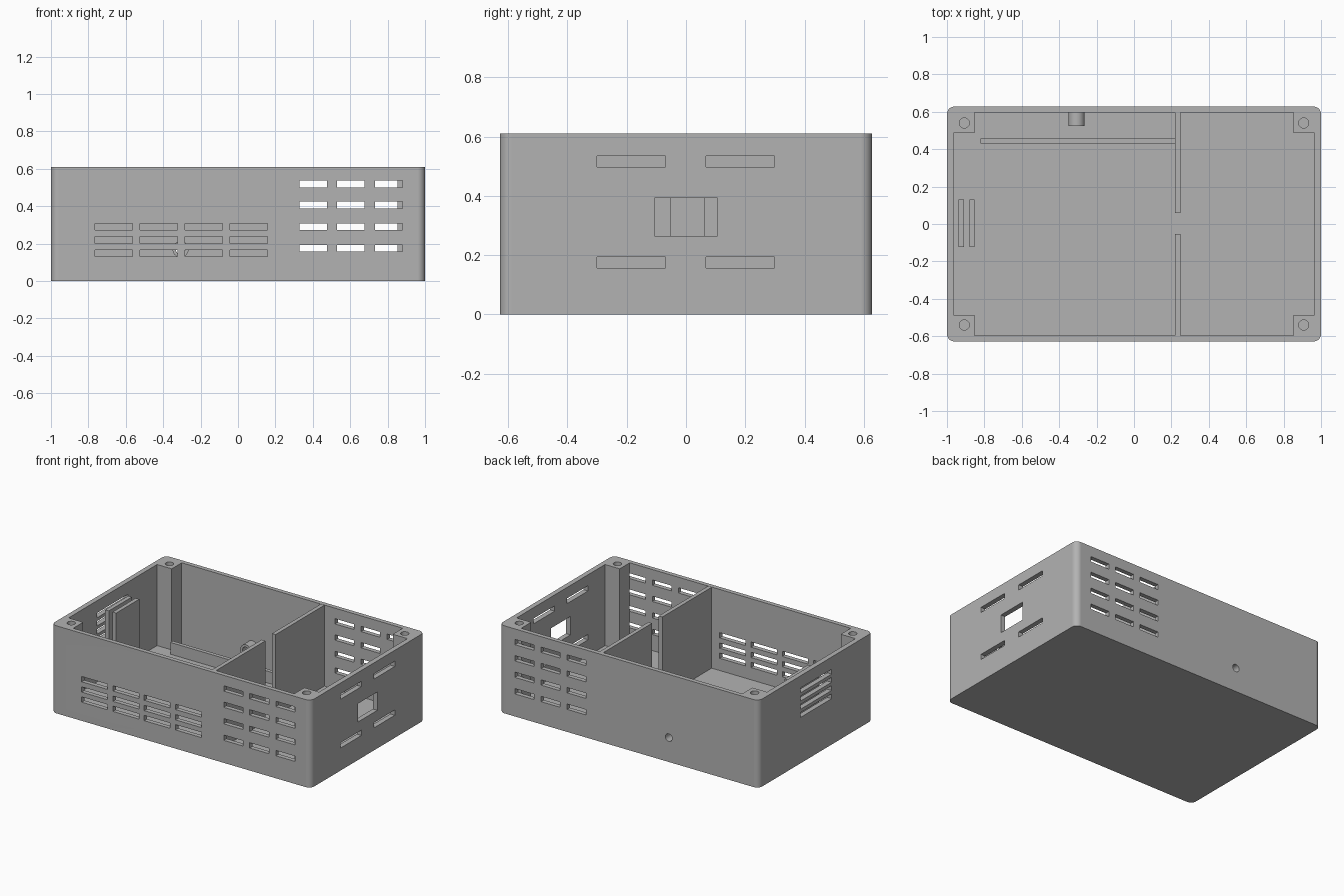
import bpy, bmesh
from math import radians
from mathutils import Matrix, Vector

if "Cube" in bpy.data.objects:
    bpy.data.objects.remove(bpy.data.objects["Cube"], do_unlink=True)

grey = bpy.data.materials.new("Case grey")
grey.use_nodes = True
colour = (0.45, 0.45, 0.45, 1)
grey.diffuse_color = colour
grey.node_tree.nodes["Principled BSDF"].inputs["Base Color"].default_value = colour

HX, HY, H = 1.0, 0.628, 0.61      # half length, half width, height
WALL, FLOOR = 0.035, 0.045
IX, IY = HX - WALL, HY - 0.031    # inner half sizes
PX, PY = 0.852, 0.487             # inner edges of the corner posts


def box(bm, x0, x1, y0, y1, z0, z1):
    size = Matrix.Diagonal((x1 - x0, y1 - y0, z1 - z0, 1))
    mid = Matrix.Translation(((x0 + x1) / 2, (y0 + y1) / 2, (z0 + z1) / 2))
    return bmesh.ops.create_cube(bm, size=1, matrix=mid @ size)["verts"]


def cylinder(bm, centre, radius, depth, along_y=False):
    turn = Matrix.Rotation(radians(90), 4, "X") if along_y else Matrix()
    bmesh.ops.create_cone(bm, cap_ends=True, segments=32, radius1=radius, radius2=radius,
                          depth=depth, matrix=Matrix.Translation(centre) @ turn)


def make(name, bm):
    mesh = bpy.data.meshes.new(name)
    bm.to_mesh(mesh)
    bm.free()
    obj = bpy.data.objects.new(name, mesh)
    bpy.context.collection.objects.link(obj)
    mesh.materials.append(grey)
    return obj


def activate(obj):
    bpy.ops.object.select_all(action="DESELECT")
    obj.select_set(True)
    bpy.context.view_layer.objects.active = obj


def cut(obj, bm):
    cutter = make("cutter", bm)
    cutter.hide_render = True
    mod = obj.modifiers.new("Cut", "BOOLEAN")
    mod.operation, mod.solver, mod.object = "DIFFERENCE", "EXACT", cutter
    activate(obj)
    bpy.ops.object.modifier_apply(modifier=mod.name)
    bpy.data.objects.remove(cutter, do_unlink=True)


def smooth(obj):
    activate(obj)
    bpy.ops.object.shade_smooth_by_angle(angle=radians(30))
    obj.modifiers.new("Even normals", "WEIGHTED_NORMAL").keep_sharp = True


def plate(name, *bounds):
    bm = bmesh.new()
    box(bm, *bounds)
    return make(name, bm)


# Case block with rounded upright corners
bm = bmesh.new()
box(bm, -HX, HX, -HY, HY, 0, H)
upright = [e for e in bm.edges if abs(e.verts[0].co.z - e.verts[1].co.z) > 0.1]
bmesh.ops.bevel(bm, geom=upright, offset=0.04, segments=8, profile=0.5, affect="EDGES")
case = make("case", bm)

# Cavity that leaves a post in each corner
bm = bmesh.new()
outline = []
for sx, sy in ((1, 1), (-1, 1), (-1, -1), (1, -1)):
    corner = [(IX, PY), (PX, PY), (PX, IY)]
    if sx * sy < 0:
        corner.reverse()
    outline += [bm.verts.new((sx * x, sy * y, FLOOR)) for x, y in corner]
base = bm.faces.new(outline)
top = bmesh.ops.extrude_face_region(bm, geom=[base])["geom"]
bmesh.ops.translate(bm, vec=Vector((0, 0, H)),
                    verts=[v for v in top if isinstance(v, bmesh.types.BMVert)])
bmesh.ops.recalc_face_normals(bm, faces=bm.faces)
cut(case, bm)

# Vents, port and screw holes
bm = bmesh.new()
OUT = 0.05
for x in (0.33, 0.53, 0.732):
    for z in (0.157, 0.272, 0.387, 0.5):
        box(bm, x, x + 0.147, -HY - OUT, -IY + 0.001, z, z + 0.037)
        box(bm, x, x + 0.147, IY - 0.001, HY + OUT, z, z + 0.037)
for col in range(4):
    x = -0.765 + col * 0.241
    for z in (0.13, 0.2, 0.272):
        box(bm, x, x + 0.2, -HY - OUT, -IY + 0.001, z, z + 0.037)
for y in (-0.3, 0.068):
    for z in (0.157, 0.497):
        box(bm, IX - 0.001, HX + OUT, y, y + 0.231, z, z + 0.037)
box(bm, IX - 0.001, HX + OUT, -0.106, 0.106, 0.265, 0.393)
for row in range(4):
    z = 0.32 + row * 0.057
    box(bm, -HX - OUT, -IX + 0.001, -0.175, 0.165, z, z + 0.034)
for x in (-0.907, 0.907):
    for y in (-0.54, 0.54):
        cylinder(bm, (x, y, H), 0.027, 0.5)
CABLE = Vector((-0.307, HY, 0.17))
cylinder(bm, CABLE, 0.026, 0.3, along_y=True)
cut(case, bm)
smooth(case)

# Cable sleeve inside the back wall
bm = bmesh.new()
cylinder(bm, CABLE - Vector((0, 0.066, 0)), 0.043, 0.075, along_y=True)
sleeve = make("cable_sleeve", bm)
bm = bmesh.new()
cylinder(bm, CABLE, 0.026, 0.4, along_y=True)
cut(sleeve, bm)
smooth(sleeve)

# Inner partitions and low rib
plate("front_partition", 0.22, 0.248, -IY - 0.005, -0.053, FLOOR - 0.01, H - 0.001)
plate("back_partition", 0.22, 0.248, 0.06, IY + 0.005, FLOOR - 0.01, H - 0.001)
plate("low_rib", -0.822, 0.225, 0.43, 0.457, FLOOR - 0.01, 0.127)

# Pair of upright plates forming a board holder
for name, x in (("outer_holder_plate", -0.937), ("inner_holder_plate", -0.88)):
    plate(name, x, x + 0.028, -0.124, 0.13, FLOOR - 0.01, 0.535)
